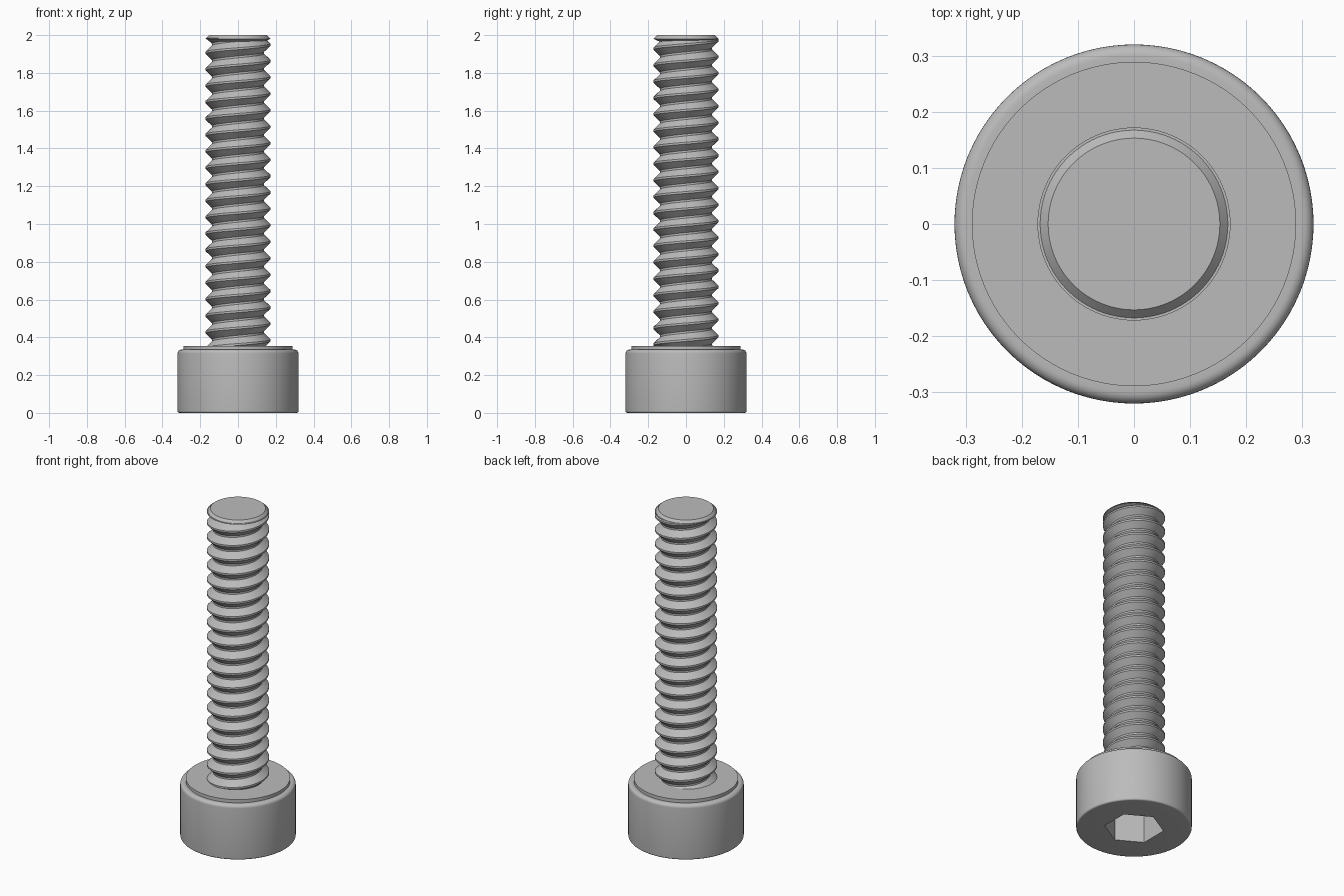
import bpy, bmesh, math

if "Cube" in bpy.data.objects:
    bpy.data.objects.remove(bpy.data.objects["Cube"])

SEGMENTS = 96
TAU = 2 * math.pi

steel = bpy.data.materials.new("grey steel")
steel.use_nodes = True
steel.diffuse_color = (0.5, 0.5, 0.5, 1)
steel.node_tree.nodes["Principled BSDF"].inputs["Base Color"].default_value = (0.5, 0.5, 0.5, 1)


def finish(bm, name, angle=30):
    """Clean the mesh, make the object and shade it."""
    bmesh.ops.remove_doubles(bm, verts=bm.verts, dist=0.0001)
    bmesh.ops.recalc_face_normals(bm, faces=bm.faces)
    mesh = bpy.data.meshes.new(name)
    bm.to_mesh(mesh)
    bm.free()
    mesh.materials.append(steel)
    obj = bpy.data.objects.new(name, mesh)
    bpy.context.collection.objects.link(obj)
    bpy.ops.object.select_all(action="DESELECT")
    obj.select_set(True)
    bpy.context.view_layer.objects.active = obj
    bpy.ops.object.shade_smooth_by_angle(angle=math.radians(angle))


def lathe(name, profile):
    """Revolve (radius, z) points; a radius may be a function of the angle."""
    bm = bmesh.new()
    rings = []
    for radius, z in profile:
        ring = []
        for i in range(SEGMENTS):
            a = TAU * i / SEGMENTS
            r = radius(a) if callable(radius) else radius
            ring.append(bm.verts.new((r * math.cos(a), r * math.sin(a), z)))
        rings.append(ring)
    for low, high in zip(rings, rings[1:]):
        for i in range(SEGMENTS):
            j = (i + 1) % SEGMENTS
            bm.faces.new((low[i], low[j], high[j], high[i]))
    bm.faces.new(rings[0])
    bm.faces.new(rings[-1])
    finish(bm, name)


def fillet(radius, z, size, start):
    """Quarter-round corner points, centred on (radius, z)."""
    steps = 6
    return [(radius + size * math.cos(start + i * math.pi / 2 / steps),
             z + size * math.sin(start + i * math.pi / 2 / steps)) for i in range(steps + 1)]


def hexagon(a):
    """Socket outline with flats facing left and right."""
    off = (a + math.pi / 6) % (math.pi / 3) - math.pi / 6
    return 0.143 / math.cos(off)


# Head with hex socket, rounded rims and raised bearing face
HEAD_R, HEAD_TOP = 0.32, 0.335
profile = [(hexagon, 0.2), (hexagon, 0)]
profile += fillet(HEAD_R - 0.01, 0.01, 0.01, -math.pi / 2)
profile += fillet(HEAD_R - 0.02, HEAD_TOP - 0.02, 0.02, 0)
profile += [(0.289, HEAD_TOP), (0.289, 0.355)]
lathe("socket_head", profile)

# Helical thread: one crest and one root per pitch
PITCH, CREST, ROOT = 0.087, 0.172, 0.138
BOTTOM, TOP = 0.34, 1.985
tooth = [(0, CREST), (0.12, CREST), (0.5, ROOT), (0.62, ROOT)]
first = 1.95 - 21 * PITCH
bm = bmesh.new()
columns = []
for j in range(SEGMENTS + 1):
    a = TAU * j / SEGMENTS
    column = []
    for turn in range(24):
        for u, r in tooth:
            z = first + (turn + u + j / SEGMENTS - 0.06) * PITCH
            z = min(max(z, BOTTOM), TOP)
            column.append(bm.verts.new((r * math.cos(a), r * math.sin(a), z)))
    columns.append(column)
for left, right in zip(columns, columns[1:]):
    for k in range(len(left) - 1):
        bm.faces.new((left[k], right[k], right[k + 1], left[k + 1]))
finish(bm, "threaded_shank", 25)

# Shank core and chamfered tip
lathe("shank_core", [(0.13, 0.21), (0.13, 1.99)])
lathe("chamfered_tip", [(0.138, 1.965), (0.172, 1.98), (0.153, 2.0)])
